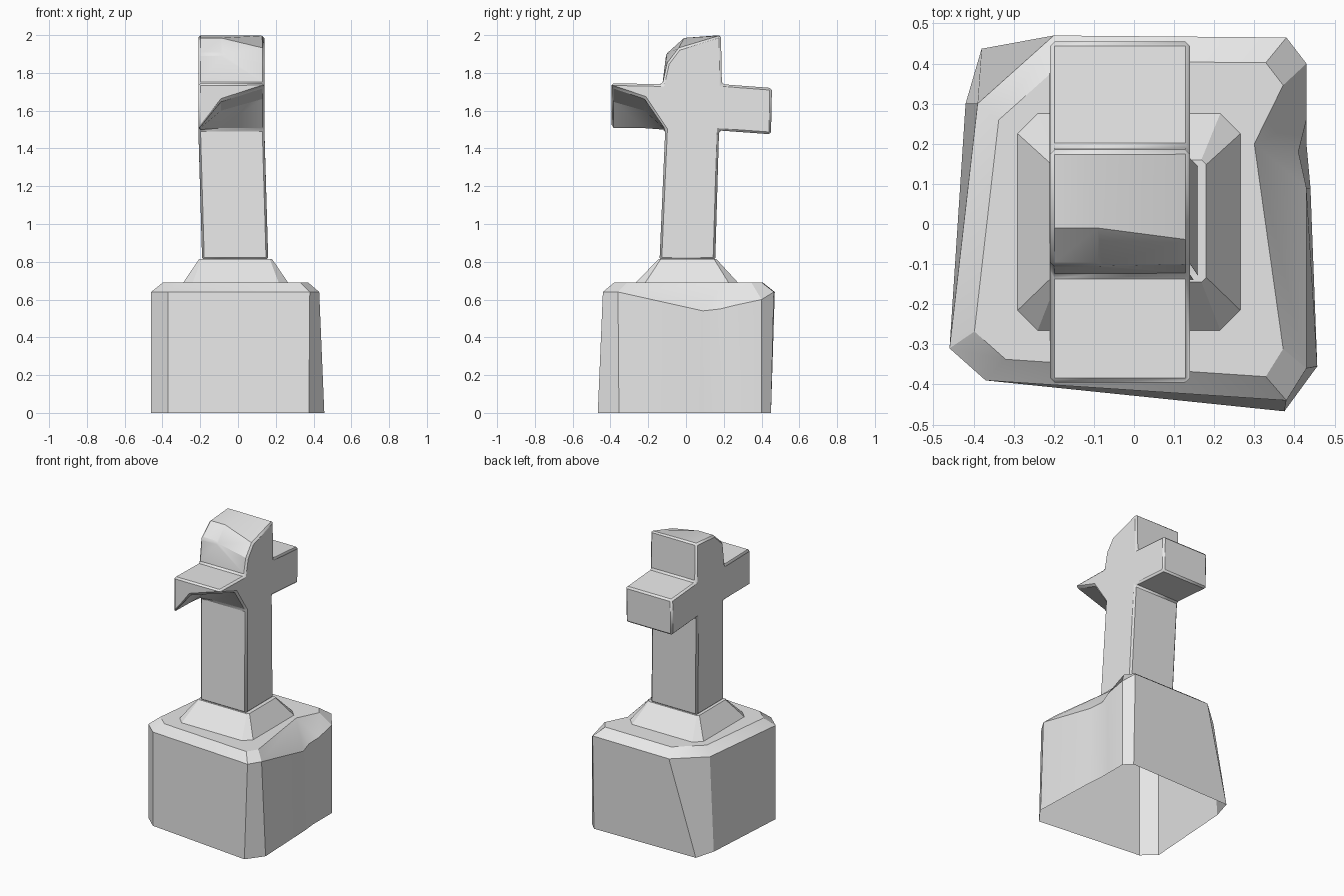
import bpy
import bmesh
import math

default_cube = bpy.data.objects.get("Cube")
if default_cube:
    bpy.data.objects.remove(default_cube, do_unlink=True)


def make_material(name, color):
    material = bpy.data.materials.new(name)
    material.use_nodes = True
    material.diffuse_color = color
    material.node_tree.nodes["Principled BSDF"].inputs["Base Color"].default_value = color
    return material


stone = make_material("grey stone", (0.8, 0.8, 0.8, 1))


def loft(name, rings, cap_first=True, cap_last=True, bevel=0, smooth_angle=30):
    """Skin a list of equal-length point rings into one object."""
    bm = bmesh.new()
    loops = [[bm.verts.new(point) for point in ring] for ring in rings]
    for lower, upper in zip(loops, loops[1:]):
        count = len(lower)
        for i in range(count):
            j = (i + 1) % count
            bm.faces.new((lower[i], lower[j], upper[j], upper[i]))
    if cap_first:
        bm.faces.new(list(reversed(loops[0])))
    if cap_last:
        bm.faces.new(loops[-1])
    bmesh.ops.remove_doubles(bm, verts=bm.verts[:], dist=0.0005)
    bmesh.ops.recalc_face_normals(bm, faces=bm.faces[:])
    mesh = bpy.data.meshes.new(name)
    bm.to_mesh(mesh)
    bm.free()
    mesh.materials.append(stone)
    obj = bpy.data.objects.new(name, mesh)
    bpy.context.collection.objects.link(obj)

    bpy.ops.object.select_all(action="DESELECT")
    obj.select_set(True)
    bpy.context.view_layer.objects.active = obj
    bpy.ops.object.shade_smooth_by_angle(angle=math.radians(smooth_angle))
    if bevel:
        modifier = obj.modifiers.new("worn edges", "BEVEL")
        modifier.width = bevel
        modifier.segments = 1
        modifier.limit_method = "ANGLE"
        modifier.angle_limit = math.radians(40)
    return obj


# Pedestal block: hollow below, irregular corners, a chip in the left side
foot = [(-0.46, -0.31), (-0.37, -0.39), (0.375, -0.467), (0.457, -0.355),
        (0.44, 0.09), (0.43, 0.2), (0.43, 0.26), (0.43, 0.4),
        (0.38, 0.45), (-0.38, 0.437), (-0.42, 0.3)]
shoulder = [(-0.46, -0.31, 0.64), (-0.37, -0.39, 0.64), (0.38, -0.44, 0.64),
            (0.43, -0.36, 0.64), (0.43, 0.09, 0.54), (0.41, 0.18, 0.55),
            (0.43, 0.26, 0.57), (0.43, 0.4, 0.6), (0.38, 0.465, 0.64),
            (-0.2, 0.47, 0.64), (-0.39, 0.3, 0.64)]
chip_tip = (0.3, 0.2, 0.69)
chip_columns = (4, 5, 6)
rim = [chip_tip if i in chip_columns else (x * 0.865, y * 0.865, 0.69)
       for i, (x, y, z) in enumerate(shoulder)]
loft("pedestal_block", [[(x, y, 0) for x, y in foot], shoulder, rim],
     cap_first=False)


# Sloped plinth with clipped corners
def clipped_rectangle(left, right, front, back, clip, z):
    return [(left, front + clip, z), (left + clip, front, z),
            (right - clip, front, z), (right, front + clip, z),
            (right, back - clip, z), (right - clip, back, z),
            (left + clip, back, z), (left, back - clip, z)]


loft("sloped_plinth", [clipped_rectangle(-0.29, 0.265, -0.265, 0.275, 0.05, 0.69),
                       clipped_rectangle(-0.205, 0.18, -0.145, 0.16, 0.012, 0.815)],
     cap_first=False)


# Cross: side profile skinned across its thickness, with broken front arm and head
def cross_section(x, arm_break, head_break):
    profile = [(-0.14, 0.81), (-0.11, 1.5)]
    profile += arm_break
    profile += [(-0.395, 1.745), (-0.125, 1.74)]
    profile += head_break
    profile += [(0.185, 2), (0.19, 1.74), (0.455, 1.72),
                (0.45, 1.475), (0.175, 1.495), (0.155, 0.81)]
    return [(x + (0.02 if z < 1 else 0), y, z) for y, z in profile]


high_head = [(-0.105, 1.9), (-0.01, 1.985)]
low_head = [(-0.1, 1.85), (-0.04, 1.93)]
loft("broken_cross", [
    cross_section(-0.21, [(-0.22, 1.5), (-0.395, 1.5)], high_head),
    cross_section(-0.09, [(-0.22, 1.6), (-0.395, 1.65)], high_head),
    cross_section(0.14, [(-0.22, 1.665), (-0.395, 1.725)], low_head),
], bevel=0.012)
